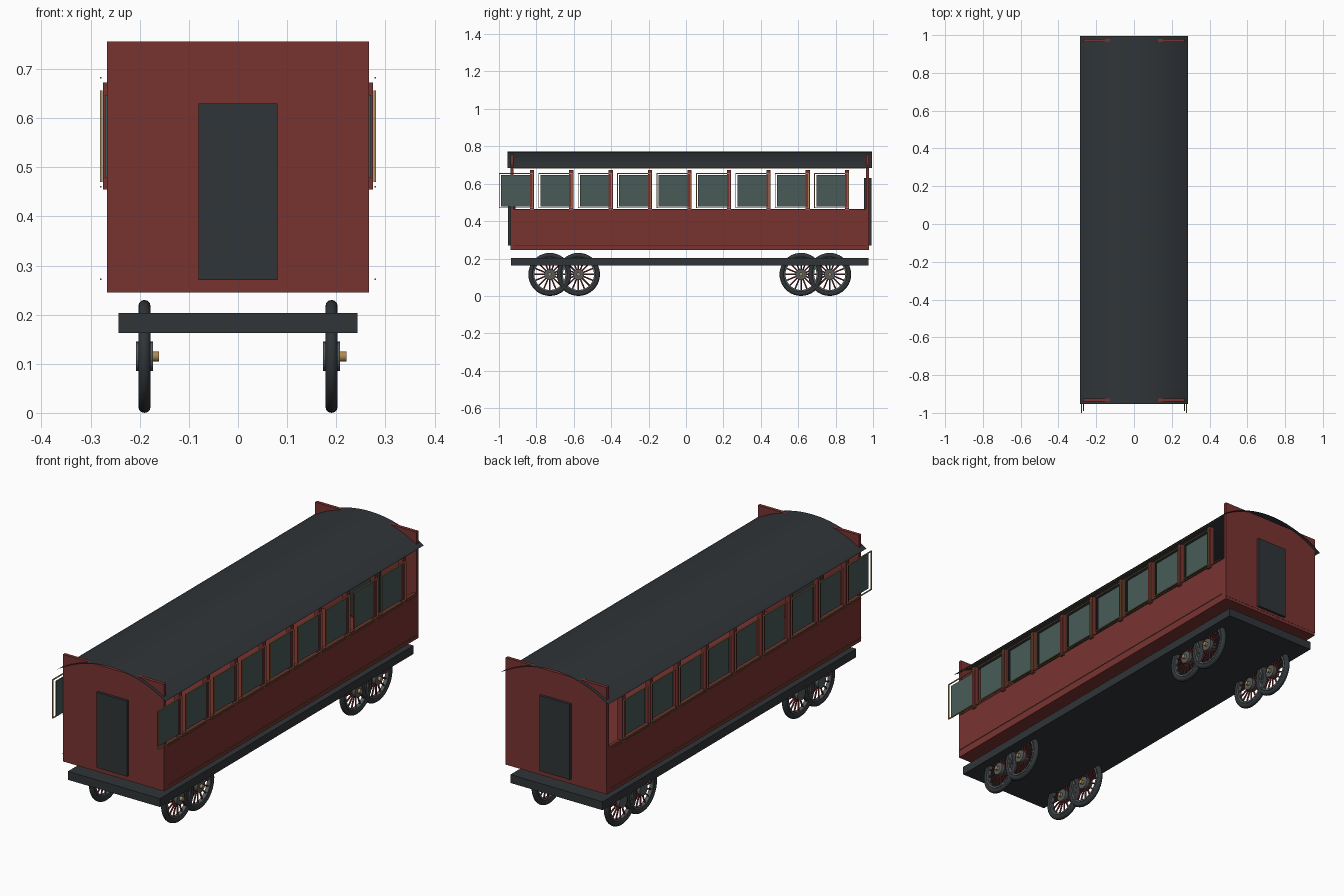
import bpy, bmesh, math
from mathutils import Matrix

if "Cube" in bpy.data.objects:
    bpy.data.objects.remove(bpy.data.objects["Cube"])

CY = 0.02           # body centre along y (first windows overhang the front)
PITCH = 0.2107      # window spacing


def mat(name, r, g, b):
    m = bpy.data.materials.new(name)
    m.diffuse_color = (r, g, b, 1)
    m.use_nodes = True
    m.node_tree.nodes["Principled BSDF"].inputs["Base Color"].default_value = m.diffuse_color
    return m


RED = mat("red_paint", 0.19, 0.033, 0.03)
DARK = mat("dark_grey", 0.03, 0.035, 0.039)
GLASS = mat("glass_green", 0.065, 0.105, 0.095)
BRASS = mat("brass", 0.42, 0.25, 0.09)
STEEL = mat("steel", 0.09, 0.105, 0.105)


def finish(name, bm, material, smooth=False):
    me = bpy.data.meshes.new(name)
    bm.to_mesh(me)
    bm.free()
    for p in me.polygons:
        p.use_smooth = smooth
    me.materials.append(material)
    ob = bpy.data.objects.new(name, me)
    bpy.context.collection.objects.link(ob)
    return ob


def add_box(bm, x0, x1, y0, y1, z0, z1):
    m = Matrix.Translation(((x0 + x1) / 2, (y0 + y1) / 2, (z0 + z1) / 2))
    bmesh.ops.create_cube(bm, size=1, matrix=m @ Matrix.Diagonal((x1 - x0, y1 - y0, z1 - z0, 1)))


def boxes(name, material, dims):
    bm = bmesh.new()
    for d in dims:
        add_box(bm, *d)
    return finish(name, bm, material)


def both_sides(dims):
    return dims + [(-d[1], -d[0], *d[2:]) for d in dims]


# underframe, floor and lower side panels
boxes("underframe", DARK, [(-0.243, 0.243, CY - 0.956, CY + 0.956, 0.163, 0.203)])
boxes("floor", RED, [(-0.267, 0.267, CY - 0.958, CY + 0.958, 0.245, 0.259)])
boxes("side_panels", RED, both_sides([(0.252, 0.267, CY - 0.95, CY + 0.95, 0.259, 0.465)]))

# end walls with doors
for s, n in ((-1, "front"), (1, "back")):
    y = CY + s * 0.951
    boxes(n + "_wall", RED, [(-0.267, 0.267, y - 0.008, y + 0.008, 0.259, 0.756)])
    boxes(n + "_door", DARK, [(-0.08, 0.08, y - 0.02, y + 0.02, 0.27, 0.63)])

# window posts, glass panes, frames
posts, panes, frames = [], [], []
for i in range(9):
    p = -0.824 + PITCH * i
    posts.append((0.25, 0.275, p - 0.011, p + 0.011, 0.455, 0.673))
    w = -0.909 + PITCH * i
    panes.append((0.266, 0.271, w - 0.08, w + 0.08, 0.478, 0.647))
    a, b, c, d, t = w - 0.091, w + 0.091, 0.47, 0.656, 0.004
    frames += [(0.276, 0.281, a, a + t, c, d), (0.276, 0.281, b - t, b, c, d),
               (0.276, 0.281, a + t, b - t, c, c + t), (0.276, 0.281, a + t, b - t, d - t, d)]
boxes("window_posts", RED, both_sides(posts))
boxes("window_glass", GLASS, both_sides(panes))
boxes("window_frames", BRASS, both_sides(frames))

# fine lining strips along the sides
boxes("side_lining", BRASS, both_sides(
    [(0.278, 0.281, CY - 0.94, CY + 0.94, z - 0.0015, z + 0.0015) for z in (0.272, 0.46, 0.682)]))

# arched sheet roof
HALF, EDGE, RISE, SEG = 0.285, 0.685, 0.087, 20
R = (HALF ** 2 + RISE ** 2) / (2 * RISE)
A = math.asin(HALF / R)
bm = bmesh.new()
rows = []
for k in range(SEG + 1):
    t = -A + 2 * A * k / SEG
    x, z = R * math.sin(t), EDGE + RISE - R + R * math.cos(t)
    rows.append([bm.verts.new((x, CY + s * 0.974, z)) for s in (-1, 1)])
for p, q in zip(rows, rows[1:]):
    bm.faces.new((p[0], q[0], q[1], p[1]))
finish("roof", bm, DARK, True)


# wheel parts, built around the x axis
def lathe(name, material, profile, steps=40, smooth=True):
    bm = bmesh.new()
    vs = [bm.verts.new((x, 0, r)) for x, r in profile]
    es = [bm.edges.new((vs[i], vs[(i + 1) % len(vs)])) for i in range(len(vs))]
    bmesh.ops.spin(bm, geom=vs + es, cent=(0, 0, 0), axis=(1, 0, 0),
                   angle=2 * math.pi, steps=steps, use_merge=True)
    bmesh.ops.remove_doubles(bm, verts=bm.verts, dist=1e-5)
    bmesh.ops.recalc_face_normals(bm, faces=bm.faces)
    return finish(name, bm, material, smooth)


def ring(R, r, x=0, n=12):
    return [(x + r * math.cos(2 * math.pi * k / n), R + r * math.sin(2 * math.pi * k / n))
            for k in range(n)]


def cyl(name, material, x0, x1, r):
    bm = bmesh.new()
    bmesh.ops.create_cone(bm, cap_ends=True, segments=24, radius1=r, radius2=r, depth=x1 - x0,
                          matrix=Matrix.Translation(((x0 + x1) / 2, 0, 0)) @ Matrix.Rotation(math.pi / 2, 4, 'Y'))
    return finish(name, bm, material)


bm = bmesh.new()
for k in range(16):
    m = Matrix.Rotation(2 * math.pi * k / 16, 4, 'X') @ Matrix.Translation((0, 0, 0.056))
    bmesh.ops.create_cone(bm, cap_ends=True, segments=8, radius1=0.004, radius2=0.004, depth=0.07, matrix=m)
parts = [finish("wheel_spokes", bm, RED, False),
         lathe("wheel_tyre", DARK, ring(0.1025, 0.0125)),
         lathe("wheel_rim", STEEL, [(-0.009, 0.083), (0.009, 0.083), (0.009, 0.092), (-0.009, 0.092)], smooth=False),
         cyl("wheel_hub", STEEL, -0.017, 0.017, 0.03),
         cyl("hub_cap", BRASS, 0.015, 0.03, 0.01)]

# place eight wheels in two bogies
first = True
for x in (-0.1905, 0.1905):
    for y in (-0.748, -0.595, 0.595, 0.748):
        for p in parts:
            ob = p if first else p.copy()
            if not first:
                bpy.context.collection.objects.link(ob)
            ob.location = (x, CY + y, 0.115)
        first = False
